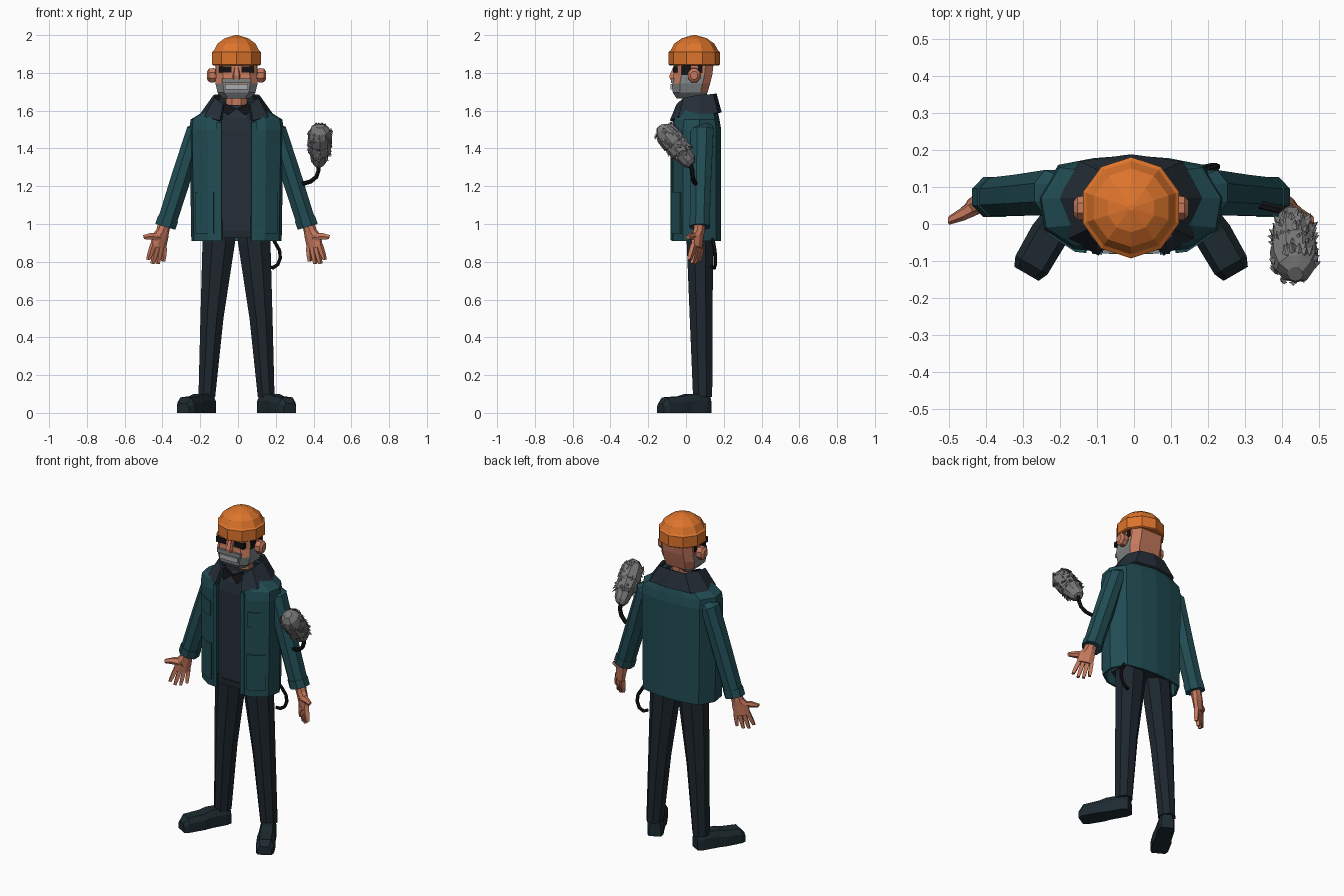
import bpy, bmesh, math, random
from mathutils import Vector as V

if "Cube" in bpy.data.objects:
    bpy.data.objects.remove(bpy.data.objects["Cube"])

random.seed(4)
DX = -0.008  # the body sits slightly left of centre


def mat(name, r, g, b):
    m = bpy.data.materials.new(name)
    m.diffuse_color = (r, g, b, 1)
    m.use_nodes = True
    m.node_tree.nodes["Principled BSDF"].inputs["Base Color"].default_value = m.diffuse_color
    return m


TEAL = mat("teal jacket", 0.015, 0.073, 0.087)
NAVY = mat("navy trousers", 0.013, 0.02, 0.028)
SHIRT = mat("dark slate shirt", 0.018, 0.027, 0.038)
SHOE = mat("shoe slate", 0.012, 0.023, 0.03)
SKIN = mat("skin", 0.56, 0.19, 0.11)
ORANGE = mat("orange knit", 0.72, 0.175, 0.025)
GREY = mat("beard grey", 0.21, 0.23, 0.235)
PALE = mat("pale grey", 0.4, 0.42, 0.42)
FUR = mat("fur grey", 0.19, 0.19, 0.19)
BLACK = mat("black", 0.006, 0.006, 0.008)


def mesh(name, verts, faces, m, dx=DX, solid=0.0):
    me = bpy.data.meshes.new(name)
    me.from_pydata([(v[0] + dx, v[1], v[2]) for v in verts], [], faces)
    bm = bmesh.new()
    bm.from_mesh(me)
    bmesh.ops.recalc_face_normals(bm, faces=bm.faces)
    bm.to_mesh(me)
    bm.free()
    me.materials.append(m)
    ob = bpy.data.objects.new(name, me)
    bpy.context.collection.objects.link(ob)
    if solid:
        mod = ob.modifiers.new("thickness", 'SOLIDIFY')
        mod.thickness = solid
        mod.offset = 0
    return ob


def loft(name, rings, m, closed=True, sides=(1,), **kw):
    """Skin a list of rings; sides=(1,-1) also builds the mirrored copy."""
    n = len(rings[0])
    faces = []
    for r in range(len(rings) - 1):
        for i in range(n if closed else n - 1):
            j = (i + 1) % n
            faces.append((r * n + i, r * n + j, (r + 1) * n + j, (r + 1) * n + i))
    if closed:
        faces += [tuple(range(n)), tuple(range((len(rings) - 1) * n, len(rings) * n))]
    for s in sides:
        label = name if len(sides) == 1 else name + ("_left" if s > 0 else "_right")
        ob = mesh(label, [(p[0] * s, p[1], p[2]) for r in rings for p in r], faces, m, **kw)
    return ob


def ring(c, ru, rv, u=(1, 0, 0), v=(0, 1, 0), n=8):
    c, u, v = V(c), V(u), V(v)
    a = [2 * math.pi * (i + 0.5) / n for i in range(n)]
    return [c + u * ru * math.cos(t) + v * rv * math.sin(t) for t in a]


def octo(z, cy, w, d):
    q = [(1, -.6), (1, .6), (.65, 1), (-.65, 1), (-1, .6), (-1, -.6), (-.65, -1), (.65, -1)]
    return [V((x * w, cy + y * d, z)) for x, y in q]


def box(name, c, s, m, sides=(1,)):
    x, y, z = s[0] / 2, s[1] / 2, s[2] / 2
    rings = [[V(c) + V((a, b, h)) for a, b in ((x, y), (-x, y), (-x, -y), (x, -y))] for h in (-z, z)]
    return loft(name, rings, m, sides=sides)


def tube(name, pts, r, m, dx=DX):
    pts = [V(p) for p in pts]
    rings = []
    for i, p in enumerate(pts):
        t = (pts[min(i + 1, len(pts) - 1)] - pts[max(i - 1, 0)]).normalized()
        u = t.cross(V((0, 1, 0.3))).normalized()
        rings.append(ring(p, r, r, u, t.cross(u), 6))
    return loft(name, rings, m, dx=dx)


BOTH = (1, -1)

# shoes, turned outwards
f, side = V((0.5, -0.866, 0)), V((0.866, 0.5, 0))
rings = []
for s, w, h in ((0, .034, .085), (.03, .045, .1), (.13, .046, .1), (.17, .052, .088), (.265, .05, .082), (.292, .038, .05)):
    c = V((0.137, 0.118, 0)) + f * s
    rings.append([c + side * (w * a) + V((0, 0, h * b)) for a, b in ((1, 0), (1, .65), (.65, 1), (-.65, 1), (-1, .65), (-1, 0))])
loft("shoe", rings, SHOE, sides=BOTH)

# trousers
loft("trouser_leg", [ring((.157, .088, .085), .048, .055), ring((.13, .08, .5), .066, .065),
                     ring((.094, .074, .9), .093, .076), ring((.09, .074, 1.0), .09, .074)], NAVY, sides=BOTH)

# shirt
loft("shirt", [ring((0, .055, z), a, b) for z, a, b in
               ((.925, .2, .108), (1.2, .2, .11), (1.5, .2, .11), (1.56, .15, .1), (1.63, .085, .07))], SHIRT)
box("shirt_hem", (0, -.045, .945), (.14, .012, .035), NAVY)
loft("shirt_collar", [[V((0, -.055, 1.61)), V((.06, -.04, 1.64)), V((.08, -.03, 1.6)), V((.045, -.068, 1.575))],
                      [V((0, -.03, 1.61)), V((.06, -.02, 1.64)), V((.08, -.01, 1.6)), V((.045, -.04, 1.575))]], BLACK, sides=BOTH)

# jacket body, open at the front and hem
HALF = [(.077, -.07), (.15, -.062), (.225, -.012), (.238, .07), (.19, .155), (.1, .172), (0, .18)]


def around(z, sx, sy):
    h = [(max(x * sx, .07) if x else 0, .06 + (y - .06) * sy, z) for x, y in HALF]
    return [V(p) for p in h] + [V((-p[0], p[1], p[2])) for p in h[-2::-1]]


loft("jacket", [around(*a) for a in ((.91, .98, 1), (1.2, 1, 1), (1.5, 1.02, 1), (1.55, 1, .93),
                                     (1.59, .72, .86), (1.64, .5, .66))], TEAL, closed=False, solid=.012)


# pockets and front plackets that follow the jacket front
def surf(x):
    for (a, b), (c, d) in zip(HALF, HALF[1:]):
        if a <= x <= c:
            return b + (d - b) * (x - a) / (c - a)


def plate(name, x0, x1, z0, z1):
    xs = [x0] + [x for x in (.15,) if x0 < x < x1] + [x1]
    loft(name, [[V((x, surf(x) - .009, z)) for x in xs] for z in (z0, z1)], TEAL, closed=False, sides=BOTH, solid=.009)


plate("chest_pocket_flap", .125, .224, 1.34, 1.43)
plate("lower_pocket", .12, .215, .95, 1.17)
plate("placket", .078, .105, .915, 1.54)

# jacket collar
low = [(.085, -.08, 1.545), (.165, -.035, 1.565), (.19, .07, 1.575), (.135, .165, 1.585), (0, .182, 1.59)]
top = [(.07, -.045, 1.63), (.11, -.01, 1.665), (.115, .07, 1.68), (.085, .14, 1.685), (0, .155, 1.69)]
loft("jacket_collar", [[V(p) for p in r] + [V((-p[0], p[1], p[2])) for p in r[-2::-1]] for r in (low, top)],
     SHIRT, closed=False, solid=.014)

# sleeves and cuffs
u = (.96, 0, .28)
loft("sleeve", [ring(c, a, b, u) for c, a, b in (((.17, .09, 1.54), .03, .04), ((.215, .085, 1.5), .052, .066),
     ((.295, .078, 1.24), .057, .06), ((.368, .073, 1.01), .055, .056))], TEAL, sides=BOTH)
loft("cuff", [ring(c, .06, .059, u) for c in ((.362, .073, 1.03), (.377, .073, .985))], TEAL, sides=BOTH)

# hands
a = V((.2, -.06, -1)).normalized()
d = V((.85, -.53, 0))
d = (d - a * d.dot(a)).normalized()
nrm = a.cross(d)
o = V((.378, .073, 1.01))
loft("palm", [ring(o + a * s + d * k, w, t, d, nrm) for s, w, t, k in
              ((0, .034, .03, 0), (.05, .036, .03, .004), (.08, .048, .027, .012), (.14, .048, .022, .012))], SKIN, sides=BOTH)
for i, ln in enumerate((.085, .1, .095, .075)):
    b = o + a * .13 + d * (.045 - .023 * i)
    tip = b + a * ln + d * (.012 - .008 * i) - V((0, .012, 0))
    loft("finger_%d" % (i + 1), [ring(b, .016, .019, d, nrm, 4), ring(b.lerp(tip, .6), .015, .017, d, nrm, 4),
                                 ring(tip, .011, .012, d, nrm, 4)], SKIN, sides=BOTH)
loft("thumb", [ring(c, r, r, (.3, 0, 1), (0, 1, 0), 6) for c, r in
               (((.40, .06, .925), .028), ((.45, .03, .935), .02), ((.492, .01, .93), .012))], SKIN, sides=BOTH)

# neck and head, bearded along the jaw
loft("neck", [ring((0, .06, z), .06, .055) for z in (1.58, 1.7)], SKIN)
head = loft("head", [octo(*r) for r in ((1.665, .02, .07, .07), (1.695, .022, .1, .092), (1.745, .028, .112, .1),
                                        (1.79, .037, .108, .102), (1.87, .043, .108, .106))], SKIN)
head.data.materials.append(GREY)
for p in head.data.polygons:
    if (p.center.z < 1.745 and p.center.y < .09) or (p.center.z < 1.78 and abs(p.normal.x) > .9):
        p.material_index = 1

# face
box("moustache", (0, -.068, 1.758), (.155, .024, .025), GREY)
box("mouth", (0, -.07, 1.727), (.12, .022, .028), PALE)
loft("nose", [[V((x * w, y, z)) for x, y in ((1, -.05), (-1, -.05), (-.6, fy), (.6, fy))]
              for z, w, fy in ((1.765, .024, -.085), (1.785, .024, -.088), (1.835, .012, -.066))], SKIN)
box("eye", (.06, -.057, 1.818), (.066, .026, .032), BLACK, BOTH)
box("side_hair", (.105, .002, 1.815), (.014, .05, .05), BLACK, BOTH)
box("back_side_hair", (.105, .075, 1.82), (.012, .025, .04), BLACK, BOTH)
loft("ear", [ring((x, .043, 1.787), r, r * 1.15, (0, 1, 0), (0, 0, 1)) for x, r in
             ((.095, .022), (.12, .036), (.145, .034), (.156, .02))], SKIN, sides=BOTH)

# knit hat
loft("hat", [ring((0, .044, z), r, r, n=10) for z, r in
             ((1.84, .13), (1.845, .137), (1.91, .137), (1.918, .126), (1.955, .106), (1.983, .066), (2.0, .008))], ORANGE)

# furry microphone with random tufts
ax = V((.03, -.63, .775)).normalized()
mu = ax.cross(V((1, 0, 0))).normalized()
mv = ax.cross(mu)
mo = V((.428, .03, 1.315))
prof = ((0, .025), (.025, .042), (.075, .05), (.09, .062), (.14, .06), (.155, .066), (.205, .064), (.24, .05), (.262, .022))
loft("microphone_cover", [[p + ax * random.uniform(-.005, .005) for p in ring(mo + ax * s, r, r, mu, mv, 9)]
                          for s, r in prof], FUR, dx=0)
vs, fs = [], []
for i in range(90):
    t, s = random.uniform(0, 6.283), random.uniform(.06, .235)
    out = mu * math.cos(t) + mv * math.sin(t)
    tan = out.cross(ax)
    c = mo + ax * s + out * .055
    vs += [c + tan * .012, c - tan * .012, c + ax * .016, c + out * .015 - ax * random.uniform(.005, .02)]
    k = 4 * i
    fs += [(k, k + 1, k + 2), (k, k + 1, k + 3), (k + 1, k + 2, k + 3), (k + 2, k, k + 3)]
mesh("microphone_fur_tufts", vs, fs, FUR, dx=0)
tube("microphone_handle", [(.428, .02, 1.33), (.427, .032, 1.285), (.415, .035, 1.25), (.385, .042, 1.225),
                           (.35, .05, 1.215), (.31, .06, 1.215)], .012, BLACK, dx=0)

# cable loop at the hip
tube("hip_cable", [(.18, .125, .95), (.205, .145, .9), (.228, .152, .86), (.232, .155, .82), (.218, .155, .785),
                   (.192, .15, .768), (.17, .135, .775)], .01, BLACK)
